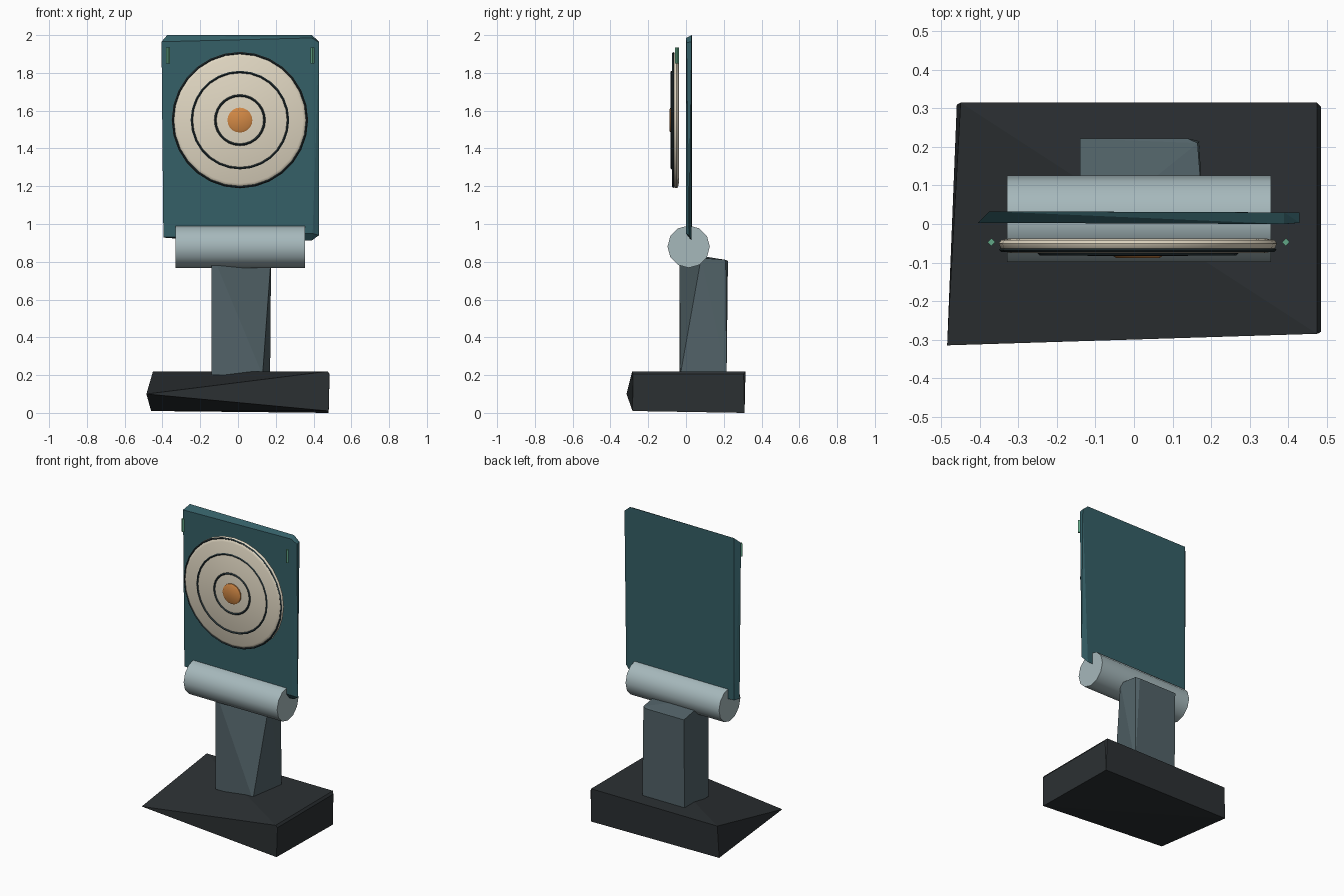
import bpy, bmesh, math
from mathutils import Matrix, Vector

if "Cube" in bpy.data.objects:
    bpy.data.objects.remove(bpy.data.objects["Cube"])

def material(name, rgb):
    m = bpy.data.materials.new(name)
    m.diffuse_color = (*rgb, 1)
    m.use_nodes = True
    m.node_tree.nodes["Principled BSDF"].inputs["Base Color"].default_value = m.diffuse_color
    return m

CHARCOAL = material("charcoal", (0.025, 0.03, 0.033))
SLATE = material("slate", (0.085, 0.125, 0.14))
STEEL = material("steel", (0.38, 0.48, 0.50))
TEAL = material("teal", (0.035, 0.115, 0.135))
CREAM = material("cream", (0.75, 0.68, 0.54))
ORANGE = material("orange", (0.65, 0.25, 0.06))
GREEN = material("green", (0.12, 0.38, 0.24))
INK = material("ink", (0.02, 0.035, 0.04))

CX, CZ = 0.01, 1.55   # target centre

def finish(name, bm, mat, smooth=None):
    bmesh.ops.recalc_face_normals(bm, faces=bm.faces)
    me = bpy.data.meshes.new(name)
    bm.to_mesh(me)
    bm.free()
    ob = bpy.data.objects.new(name, me)
    bpy.context.collection.objects.link(ob)
    me.materials.append(mat)
    if smooth:
        bpy.ops.object.select_all(action='DESELECT')
        ob.select_set(True)
        bpy.context.view_layer.objects.active = ob
        bpy.ops.object.shade_smooth_by_angle(angle=math.radians(smooth))
    return ob

def faceted(name, points, mat):
    """Flat-faced solid wrapped around a few corner points."""
    bm = bmesh.new()
    verts = [bm.verts.new(p) for p in points]
    res = bmesh.ops.convex_hull(bm, input=verts)
    spare = [g for g in res["geom_interior"] if isinstance(g, bmesh.types.BMVert)]
    bmesh.ops.delete(bm, geom=spare, context='VERTS')
    return finish(name, bm, mat)

def lathe(name, profile, sides, mat, closed=False, smooth=50):
    """Spin (radius, y) points about the target's front-to-back axis."""
    bm = bmesh.new()
    rings = []
    for i in range(sides):
        a = math.tau * i / sides
        rings.append([bm.verts.new((CX + r * math.cos(a), y, CZ + r * math.sin(a)))
                      for r, y in profile])
    n = len(profile)
    for i in range(sides):
        p, q = rings[i], rings[(i + 1) % sides]
        for j in range(n if closed else n - 1):
            k = (j + 1) % n
            bm.faces.new((p[j], p[k], q[k], q[j]))
    if not closed:
        bm.faces.new([r[0] for r in rings])
        bm.faces.new([r[-1] for r in rings])
    return finish(name, bm, mat, smooth)

# heavy foot, front left corner pulled to a point
faceted("base", [
    (-0.485, -0.315, 0.10),
    (-0.45, 0.315, 0.22), (0.475, 0.315, 0.22), (0.475, -0.285, 0.22),
    (0.485, 0.305, 0.205), (0.485, -0.28, 0.205),
    (-0.46, 0.31, 0.01), (0.48, 0.31, 0.0), (0.48, -0.283, 0.01)], CHARCOAL)

# upright neck
faceted("neck", [
    (-0.14, -0.035, 0.85), (0.175, 0.08, 0.82), (0.165, 0.21, 0.81),
    (0.14, 0.222, 0.805), (-0.14, 0.222, 0.805),
    (-0.14, -0.035, 0.20), (0.13, -0.03, 0.20),
    (0.17, 0.215, 0.20), (-0.14, 0.215, 0.20)], SLATE)

# hinge barrel
bm = bmesh.new()
bmesh.ops.create_cone(bm, cap_ends=True, segments=12, radius1=0.112, radius2=0.112, depth=0.685,
                      matrix=Matrix.Translation((0.0125, 0.014, 0.88))
                      @ Matrix.Rotation(math.pi / 2, 4, 'Y'))
finish("hinge_barrel", bm, STEEL, 40)

# backing panel with clipped corners
faceted("panel", [
    (-0.405, 0.003, 1.965), (0.39, 0.0, 1.985), (0.395, 0.0, 0.95), (-0.395, 0.003, 0.93),
    (-0.375, 0.033, 2.0), (0.39, 0.03, 2.0), (0.43, 0.03, 1.965), (0.43, 0.003, 1.96),
    (0.428, 0.015, 0.94), (0.39, 0.03, 0.912), (-0.375, 0.033, 0.925)], TEAL)

# target disc
lathe("target_disc", [(0.335, -0.038), (0.355, -0.042), (0.361, -0.05),
                      (0.355, -0.066), (0.335, -0.075)], 28, CREAM)

# dark scoring rings
for i, (r, y) in enumerate([(0.354, -0.067), (0.255, -0.076), (0.13, -0.077)]):
    t = 0.006
    lathe(f"score_ring_{i + 1}", [(r - t, y), (r, y - t), (r + t, y), (r, y + t)],
          28, INK, closed=True)

# bullseye
lathe("bullseye", [(0.066, -0.07), (0.066, -0.082), (0.056, -0.088)], 20, ORANGE)

# small marker posts at the upper corners
for side, x in (("left", -0.37), ("right", 0.394)):
    bm = bmesh.new()
    bmesh.ops.create_cone(bm, cap_ends=True, segments=4, radius1=0.01, radius2=0.01,
                          depth=0.085, matrix=Matrix.Translation((x, -0.047, 1.892)))
    finish(f"marker_{side}", bm, GREEN)
